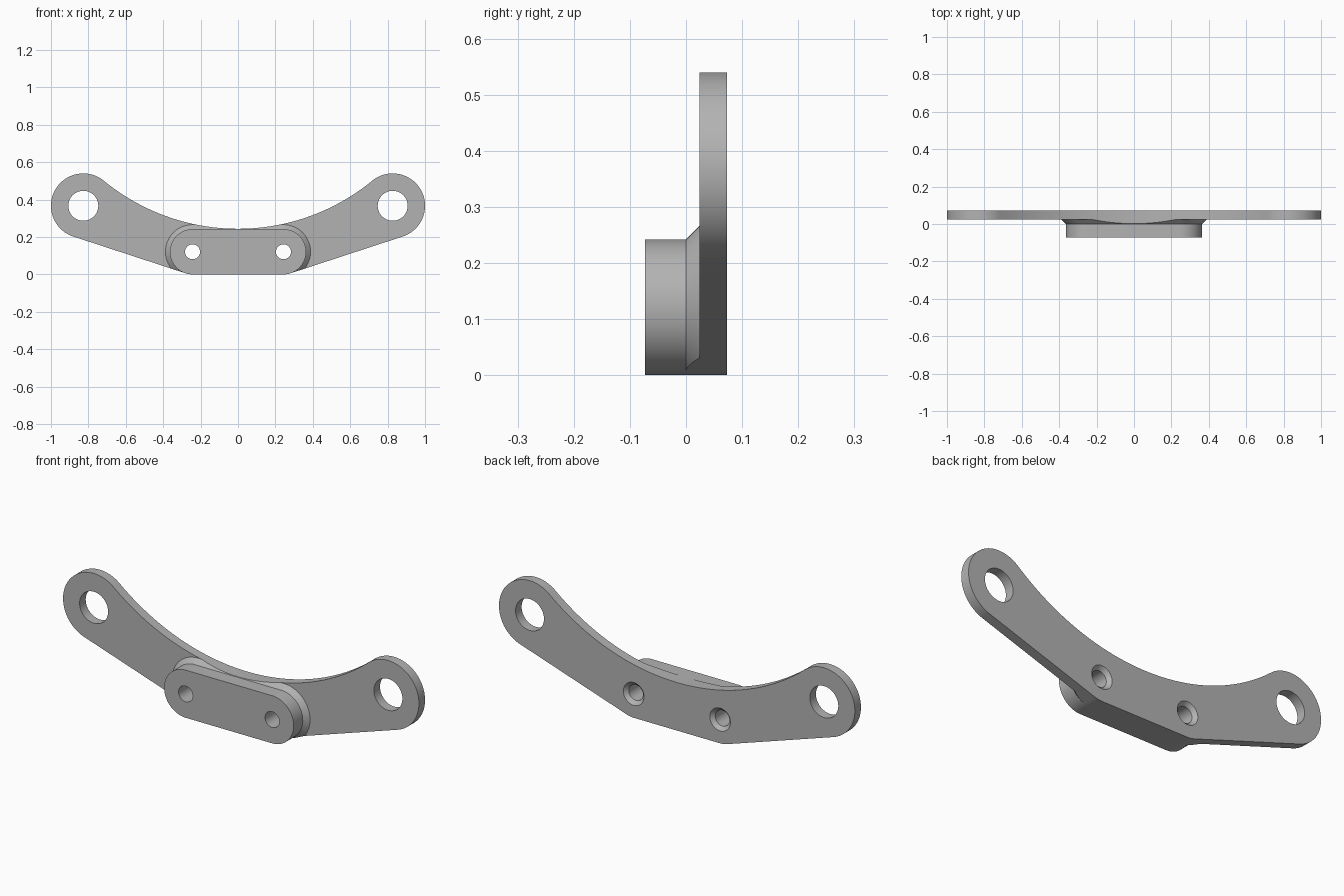
import bpy, bmesh, math

if "Cube" in bpy.data.objects:
    bpy.data.objects.remove(bpy.data.objects["Cube"])

grey = bpy.data.materials.new("light_grey")
grey.diffuse_color = (0.45, 0.45, 0.45, 1)
grey.use_nodes = True
grey.node_tree.nodes["Principled BSDF"].inputs["Base Color"].default_value = grey.diffuse_color

BOSS_X, BOSS_Z, BOSS_R = 0.243, 0.121, 0.121      # boss end centres
EYE_X, EYE_Z, EYE_R = 0.827, 0.367, 0.173         # end eye centres
Y_FRONT, Y_MID, Y_PLATE, Y_BACK = -0.073, 0.0, 0.024, 0.073


def arc(cx, cz, r, a0, a1, n):
    return [(cx + r * math.cos(a0 + (a1 - a0) * i / n),
             cz + r * math.sin(a0 + (a1 - a0) * i / n)) for i in range(n + 1)]


def loft(name, sections):
    """Closed solid through (y, outline) sections, outlines in x and z."""
    bm = bmesh.new()
    rings = [[bm.verts.new((x, y, z)) for x, z in pts] for y, pts in sections]
    for a, b in zip(rings, rings[1:]):
        for i in range(len(a)):
            j = (i + 1) % len(a)
            bm.faces.new((a[i], a[j], b[j], b[i]))
    bm.faces.new(rings[0])
    bm.faces.new(rings[-1])
    bmesh.ops.recalc_face_normals(bm, faces=bm.faces)
    mesh = bpy.data.meshes.new(name)
    bm.to_mesh(mesh)
    bm.free()
    mesh.materials.append(grey)
    ob = bpy.data.objects.new(name, mesh)
    bpy.context.collection.objects.link(ob)
    return ob


def boolean(ob, cutter, op):
    cutter.hide_render = True
    mod = ob.modifiers.new("cut", 'BOOLEAN')
    mod.operation, mod.object, mod.solver = op, cutter, 'EXACT'
    bpy.context.view_layer.objects.active = ob
    bpy.ops.object.modifier_apply(modifier=mod.name)


def drop_caps(ob, levels):
    """Remove flat faces hidden inside the joined body."""
    bm = bmesh.new()
    bm.from_mesh(ob.data)
    hidden = [f for f in bm.faces if abs(f.normal.y) > 0.99
              and any(abs(f.calc_center_median().y - y) < 1e-4 for y in levels)]
    bmesh.ops.delete(bm, geom=hidden, context='FACES')
    bm.to_mesh(ob.data)
    bm.free()


def circle(cx, cz, r, n=64):
    return arc(cx, cz, r, 0, 2 * math.pi, n)[:-1]


def stadium(r):
    h = math.pi / 2
    return arc(BOSS_X, BOSS_Z, r, -h, h, 40) + arc(-BOSS_X, BOSS_Z, r, h, 3 * h, 40)


def plate_outline():
    # underside line tangent to boss end and eye
    dx, dz = EYE_X - BOSS_X, EYE_Z - BOSS_Z
    slope = math.atan2(dz, dx) - math.asin((EYE_R - BOSS_R) / math.hypot(dx, dz))
    low = slope - math.pi / 2
    # upper arc touches both eyes and passes just above the boss
    z0 = 0.244
    k = EYE_Z - z0
    R = (EYE_X ** 2 + k ** 2 - EYE_R ** 2) / (2 * (EYE_R + k))
    zc = z0 + R
    top = math.atan2(zc - EYE_Z, -EYE_X)
    half = arc(BOSS_X, BOSS_Z, BOSS_R, -math.pi / 2, low, 8)
    half += arc(EYE_X, EYE_Z, EYE_R, low, top, 48)
    half += arc(0, zc, R, top - math.pi, -math.pi / 2, 40)[1:]
    return half + [(-x, z) for x, z in reversed(half[:-1])]


# main parts
outline = plate_outline()
plate = loft("curved_plate", [(Y_PLATE, outline), (Y_BACK, outline)])
boss = loft("front_boss", [(Y_FRONT, stadium(BOSS_R)), (Y_MID, stadium(BOSS_R))])
flare = loft("boss_flare", [(Y_MID, stadium(BOSS_R)), (Y_PLATE, stadium(BOSS_R + 0.024))])

# flare is trimmed to the plate outline
trim = loft("trim_cutter", [(-0.2, outline), (0.2, outline)])
boolean(flare, trim, 'INTERSECT')
cutters = [trim]

# eye holes, and countersunk screw holes through every layer
for s in (-1, 1):
    eye = circle(s * EYE_X, EYE_Z, 0.08)
    eye_cut = loft("eye_cutter", [(-0.2, eye), (0.2, eye)])
    boolean(plate, eye_cut, 'DIFFERENCE')
    screw = [(y, circle(s * BOSS_X, BOSS_Z, r, 48)) for y, r in
             ((-0.2, 0.04), (Y_BACK - 0.018, 0.04), (Y_BACK + 0.002, 0.06))]
    screw_cut = loft("screw_cutter", screw)
    for ob in (plate, boss, flare):
        boolean(ob, screw_cut, 'DIFFERENCE')
    cutters += [eye_cut, screw_cut]

for c in cutters:
    bpy.data.objects.remove(c)

drop_caps(boss, [Y_MID])
drop_caps(flare, [Y_MID, Y_PLATE])

for ob in (plate, boss, flare):
    bpy.ops.object.select_all(action='DESELECT')
    ob.select_set(True)
    bpy.context.view_layer.objects.active = ob
    bpy.ops.object.shade_smooth_by_angle(angle=math.radians(30))
